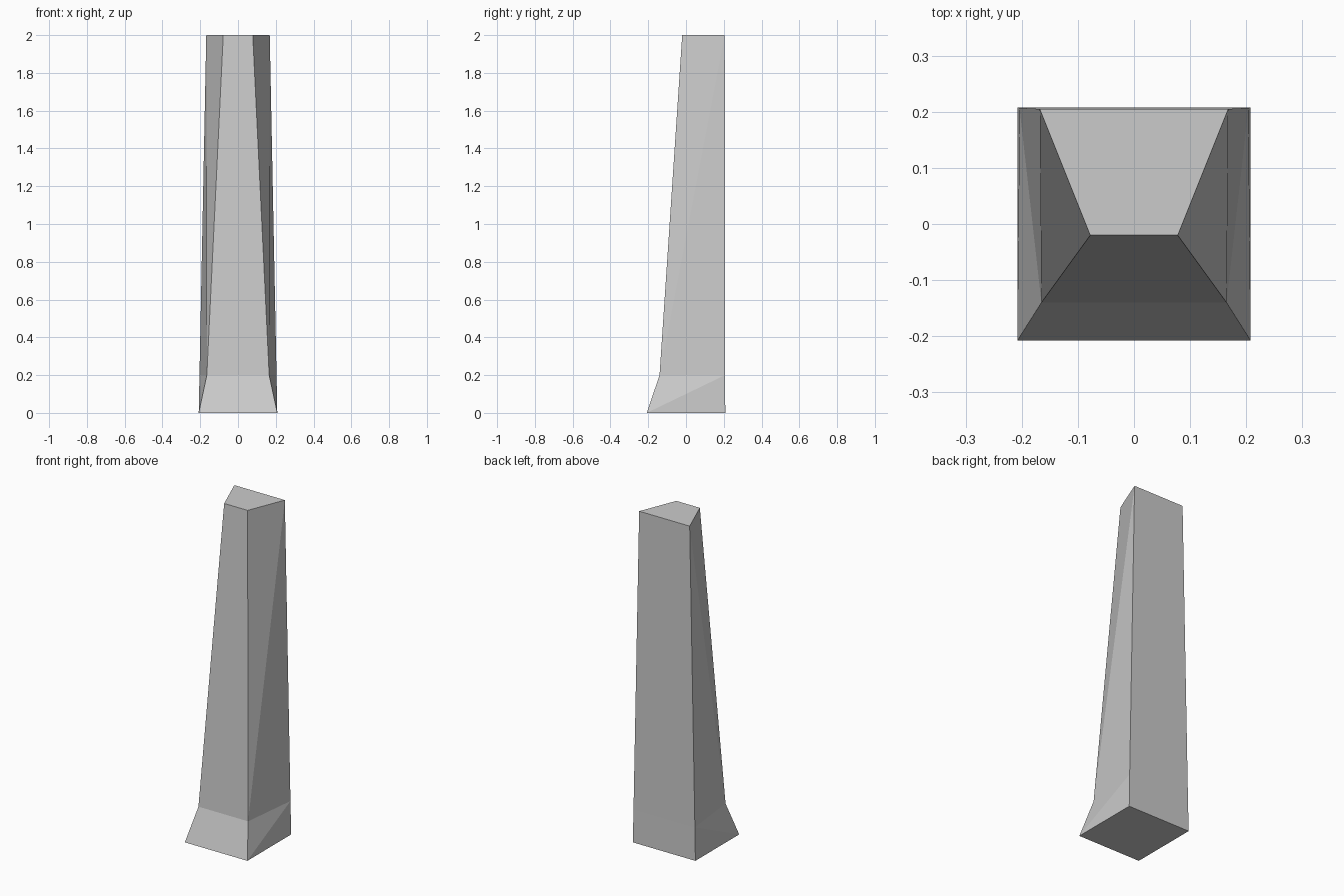
import bpy, bmesh

if "Cube" in bpy.data.objects:
    bpy.data.objects.remove(bpy.data.objects["Cube"])

# Cross-sections: height, front y, front half-width, back y, back half-width
sections = [
    (0.0, -0.208, 0.208, 0.208, 0.208),   # flared foot
    (0.2, -0.14, 0.165, 0.207, 0.204),    # top of the foot
    (2.0, -0.02, 0.078, 0.205, 0.168),    # top of the shaft
]

bm = bmesh.new()
rings = []
for z, yf, wf, yb, wb in sections:
    corners = [(-wf, yf, z), (wf, yf, z), (wb, yb, z), (-wb, yb, z)]
    rings.append([bm.verts.new(c) for c in corners])

# End caps
bm.faces.new(rings[0][::-1])
bm.faces.new(rings[-1])

# Front and back walls are flat; twisted side walls fold outward
for level, (lo, hi) in enumerate(zip(rings, rings[1:])):
    for a, b in ((0, 1), (2, 3)):
        bm.faces.new((lo[a], lo[b], hi[b], hi[a]))
    for front, back in ((1, 2), (0, 3)):
        if level == 0:
            bm.faces.new((lo[front], lo[back], hi[back]))
            bm.faces.new((lo[front], hi[back], hi[front]))
        else:
            bm.faces.new((lo[front], lo[back], hi[back]))
            bm.faces.new((lo[front], hi[back], hi[front])) 

bmesh.ops.recalc_face_normals(bm, faces=bm.faces)
mesh = bpy.data.meshes.new("tapered_pillar")
bm.to_mesh(mesh)
bm.free()
pillar = bpy.data.objects.new("tapered_pillar", mesh)
bpy.context.collection.objects.link(pillar)
